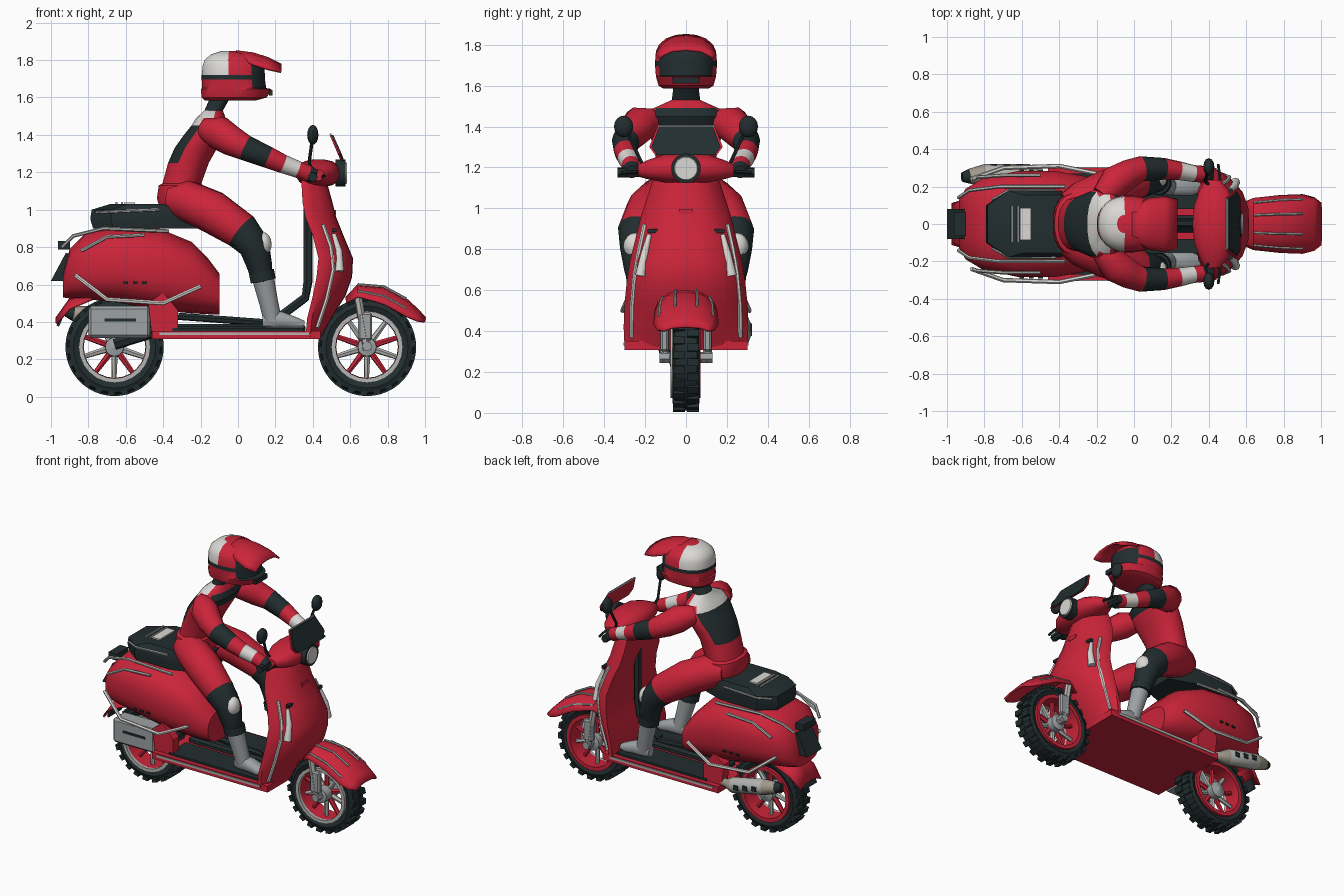
import bpy, bmesh, math
from mathutils import Vector, Matrix

def material(name, rgb):
    m = bpy.data.materials.new(name)
    m.diffuse_color = (*rgb, 1)
    return m

RED = material("red paint", (0.60, 0.018, 0.042))
DARK = material("dark rubber", (0.016, 0.026, 0.028))
WHITE = material("off white", (0.70, 0.69, 0.66))
GREY = material("mid grey", (0.34, 0.36, 0.37))
CHROME = material("light grey metal", (0.46, 0.46, 0.45))
TAN = material("warm steel", (0.36, 0.32, 0.26))

def finish(name, bm, mats, rule=None, angle=35):
    bmesh.ops.recalc_face_normals(bm, faces=bm.faces)
    for f in bm.faces:
        f.smooth = True
        if rule:
            f.material_index = rule(f.calc_center_median(), f.normal)
    me = bpy.data.meshes.new(name)
    bm.to_mesh(me)
    bm.free()
    for m in mats if isinstance(mats, (list, tuple)) else [mats]:
        me.materials.append(m)
    me.set_sharp_from_angle(angle=math.radians(angle))
    ob = bpy.data.objects.new(name, me)
    bpy.context.collection.objects.link(ob)
    return ob

def loft(name, rings, mats, rule=None, closed=True, seg_mats=None, angle=35):
    """Skin matching rings of points; open rings become thin shells."""
    bm = bmesh.new()
    vs = [[bm.verts.new(p) for p in r] for r in rings]
    n = len(vs[0])
    for k, (a, b) in enumerate(zip(vs, vs[1:])):
        for i in range(n if closed else n - 1):
            j = (i + 1) % n
            f = bm.faces.new((a[i], a[j], b[j], b[i]))
            if seg_mats:
                f.material_index = seg_mats[k]
    if closed:
        bm.faces.new(vs[0])
        f = bm.faces.new(vs[-1])
        if seg_mats:
            f.material_index = seg_mats[-1]
    ob = finish(name, bm, mats, rule, angle)
    if not closed:
        mod = ob.modifiers.new("thickness", "SOLIDIFY")
        mod.thickness, mod.offset = 0.012, 0
    return ob

def ring(axis, pos, c1, c2, r1, r2, n=20, p=2.0):
    """Superellipse in the plane across the given axis."""
    out = []
    for i in range(n):
        a = 2 * math.pi * (i + 0.5) / n
        c, s = math.cos(a), math.sin(a)
        q = [c1 + r1 * math.copysign(abs(c) ** (2 / p), c), c2 + r2 * math.copysign(abs(s) ** (2 / p), s)]
        q.insert(axis, pos)
        out.append(Vector(q))
    return out

def limb(name, pts, radii, mats, seg_mats=None, n=12):
    pts = [Vector(p) for p in pts]
    if not isinstance(radii, (list, tuple)):
        radii = [radii] * len(pts)
    rings, u = [], None
    for i, p in enumerate(pts):
        t = (pts[min(i + 1, len(pts) - 1)] - pts[max(i - 1, 0)]).normalized()
        if u is None:
            u = t.orthogonal()
        u = (u - t * u.dot(t)).normalized()
        v = t.cross(u)
        rings.append([p + radii[i] * (u * math.cos(a) + v * math.sin(a))
                      for a in (2 * math.pi * k / n for k in range(n))])
    return loft(name, rings, mats, seg_mats=seg_mats, angle=50)

def tube(name, pts, r=0.01, mat=CHROME):
    return limb(name, pts, r, mat, n=6)

def box(name, c, size, mat, roty=0, bevel=0):
    bm = bmesh.new()
    bmesh.ops.create_cube(bm, size=1, matrix=Matrix.Translation(c) @ Matrix.Rotation(roty, 4, 'Y') @ Matrix.Diagonal((*size, 1)))
    if bevel:
        bmesh.ops.bevel(bm, geom=bm.edges[:], offset=bevel, segments=1, affect='EDGES')
    return finish(name, bm, mat)

def prism(name, prof, y0, y1, mat):
    return loft(name, [[(x, y, z) for x, z in prof] for y in (y0, y1)], mat)

def ball(name, c, r, mat):
    bm = bmesh.new()
    bmesh.ops.create_uvsphere(bm, u_segments=12, v_segments=8, radius=1, matrix=Matrix.Translation(c) @ Matrix.Diagonal((*r, 1)))
    return finish(name, bm, mat)

def shell(name, stations, mat):
    """Arched sheet from stations (x, top z, half width, side drop)."""
    return loft(name, [[(x, t * w, z - d * abs(t) ** 3) for t in (-1, -0.85, -0.55, 0, 0.55, 0.85, 1)]
                       for x, z, w, d in stations], mat, closed=False)

def lathe(name, c, prof, mat, n=24):
    """Closed (radius, y) profile spun about the axle."""
    bm = bmesh.new()
    vs = [[bm.verts.new((c[0] + r * math.cos(a), c[1] + y, c[2] + r * math.sin(a))) for r, y in prof]
          for a in (2 * math.pi * k / n for k in range(n))]
    m = len(prof)
    for k in range(n):
        a, b = vs[k], vs[(k + 1) % n]
        for i in range(m):
            bm.faces.new((a[i], a[(i + 1) % m], b[(i + 1) % m], b[i]))
    return finish(name, bm, mat)

# Wheels
for tag, wx in (("rear", -0.66), ("front", 0.69)):
    c = Vector((wx, 0, 0.266))
    lathe(tag + "_tyre", c, [(0.185, -0.05), (0.22, -0.065), (0.245, -0.055), (0.254, 0), (0.245, 0.055), (0.22, 0.065), (0.185, 0.05)], DARK)
    lathe(tag + "_rim", c, [(0.168, -0.055), (0.192, -0.06), (0.192, 0.072), (0.165, 0.072)], RED)
    lathe(tag + "_rim_ring", c, [(0.168, -0.075), (0.192, -0.075), (0.192, -0.05), (0.168, -0.05)], CHROME)
    lathe(tag + "_hub", c, [(0.002, -0.085), (0.05, -0.075), (0.055, 0.06), (0.002, 0.08)], GREY, 12)
    for k in range(10):
        a = 2 * math.pi * k / 10 + 0.3
        d = Vector((math.cos(a), 0, math.sin(a)))
        limb(tag + "_spoke", [c + d * 0.04, c + d * 0.18], [0.018, 0.013], CHROME if k % 2 else RED, n=6)
    bm = bmesh.new()
    for k in range(22):
        for s in (-1, 1):
            M = Matrix.Translation(c) @ Matrix.Rotation(2 * math.pi * (k + s * 0.25) / 22, 4, 'Y') @ Matrix.Translation((0.249, s * 0.034, 0))
            bmesh.ops.create_cube(bm, size=1, matrix=M @ Matrix.Diagonal((0.026, 0.06, 0.038, 1)))
    finish(tag + "_tread", bm, DARK)

# Rear bodywork, floor and lower frame
loft("rear_body", [ring(0, x, 0, (b + t) / 2, w, (t - b) / 2, 24, 2.7) for x, w, b, t in (
    (-0.935, 0.13, 0.53, 0.66), (-0.90, 0.19, 0.525, 0.79), (-0.81, 0.245, 0.52, 0.88), (-0.62, 0.285, 0.50, 0.915),
    (-0.42, 0.285, 0.46, 0.90), (-0.25, 0.255, 0.445, 0.83), (-0.16, 0.225, 0.44, 0.74), (-0.10, 0.19, 0.44, 0.66))], RED)
box("floorboard", (-0.01, 0, 0.33), (0.90, 0.60, 0.045), RED)
box("floor_tunnel", (0.0, 0, 0.365), (0.72, 0.09, 0.05), DARK, bevel=0.015)
tube("frame_bar", [(-0.32, 0, 0.43), (0.22, 0, 0.39)], 0.02, DARK)
tube("steering_column", [(0.20, 0, 0.41), (0.36, 0, 0.53), (0.375, 0, 0.62), (0.375, 0, 1.12)], 0.025, DARK)
shell("rear_mudguard", [(-0.78, 0.56, 0.13, 0.04), (-0.90, 0.52, 0.13, 0.05), (-0.97, 0.42, 0.11, 0.03)], RED)
box("mud_flap", (-0.95, 0, 0.41), (0.015, 0.14, 0.07), DARK, 0.4)
prism("tail_light", [(-0.92, 0.77), (-0.87, 0.75), (-0.92, 0.62), (-1.0, 0.62)], -0.08, 0.08, DARK)
box("tail_bracket", (-0.93, 0, 0.81), (0.065, 0.13, 0.045), DARK)
tube("swing_arm", [(-0.66, -0.1, 0.28), (-0.4, -0.12, 0.36)], 0.03, DARK)
box("engine_cover", (-0.635, -0.19, 0.40), (0.33, 0.13, 0.17), GREY, bevel=0.015)
box("engine_slot", (-0.63, -0.257, 0.41), (0.17, 0.008, 0.015), DARK)
limb("exhaust", [(-0.40, 0.22, 0.36), (-0.50, 0.25, 0.37), (-0.56, 0.265, 0.38), (-0.80, 0.265, 0.43), (-0.88, 0.255, 0.445), (-0.92, 0.25, 0.455)],
     [0.025, 0.03, 0.055, 0.055, 0.04, 0.025], [TAN, CHROME, DARK], [0, 0, 1, 0, 2], n=8)
for k in range(3):
    box("exhaust_hole", (-0.61 - 0.07 * k, 0.318, 0.392 + 0.0145 * k), (0.035, 0.008, 0.03), DARK)
for s in (-1, 1):
    box("foot_mat", (0.0, s * 0.175, 0.357), (0.70, 0.19, 0.02), DARK)
    box("floor_trim", (-0.02, s * 0.302, 0.337), (0.80, 0.008, 0.015), CHROME)
    prism("body_bracket", [(-0.46, 0.32), (-0.32, 0.33), (-0.32, 0.46), (-0.40, 0.56), (-0.48, 0.50)], s * 0.20, s * 0.265, RED)
    tube("crash_bar", [(-0.87, s * 0.24, 0.65), (-0.70, s * 0.30, 0.52), (-0.40, s * 0.31, 0.50), (-0.20, s * 0.27, 0.59)], 0.012, WHITE)
    tube("upper_trim", [(-0.94, s * 0.14, 0.80), (-0.88, s * 0.18, 0.86), (-0.72, s * 0.2, 0.90), (-0.37, s * 0.2, 0.885)])
    tube("side_trim", [(-0.84, s * 0.25, 0.78), (-0.70, s * 0.26, 0.855), (-0.50, s * 0.26, 0.865)])
    for k in range(3):
        box("body_vent", (-0.60 + 0.05 * k, s * 0.287, 0.61), (0.025, 0.008, 0.012), DARK)

# Seat with rack
seat = lambda z, g: [(x * g - 0.03 * (1 - g), y * g, z) for x, y in (
    (-0.79, -0.10), (-0.68, -0.18), (-0.40, -0.18), (-0.20, -0.11), (-0.20, 0.11), (-0.40, 0.18), (-0.68, 0.18), (-0.79, 0.10))]
loft("seat", [seat(0.90, 0.98), seat(0.95, 1), seat(1.0, 0.99), seat(1.03, 0.86)], DARK)
box("seat_plate", (-0.58, 0, 1.032), (0.06, 0.17, 0.014), WHITE)
for x in (-0.65, -0.62):
    tube("seat_bar", [(x, -0.1, 1.035), (x, 0.1, 1.035)], 0.007)
for s in (-1, 1):
    tube("seat_trim", [(-0.76, s * 0.13, 0.985), (-0.67, s * 0.18, 0.99), (-0.42, s * 0.18, 1.0)], 0.007)

# Leg shield: (z, back x, front x, half width)
SH = [(0.31, 0.36, 0.44, 0.30), (0.42, 0.37, 0.50, 0.305), (0.54, 0.40, 0.575, 0.30), (0.64, 0.42, 0.61, 0.29), (0.74, 0.43, 0.615, 0.275),
      (0.86, 0.40, 0.565, 0.245), (0.96, 0.36, 0.525, 0.22), (1.04, 0.345, 0.505, 0.195), (1.13, 0.34, 0.48, 0.165), (1.18, 0.34, 0.47, 0.14)]

def on_shield(t, z, lift=0.0):
    for a, b in zip(SH, SH[1:]):
        if a[0] <= z <= b[0]:
            k = (z - a[0]) / (b[0] - a[0])
            bx, fx, w = (a[i] + k * (b[i] - a[i]) for i in (1, 2, 3))
            return Vector((bx + 0.025 + (fx - bx - 0.025) * (1 - abs(t) ** 3.2) + lift, t * w, z))

T = [-1, -0.92, -0.8, -0.6, -0.3, 0, 0.3, 0.6, 0.8, 0.92, 1]
loft("leg_shield", [[on_shield(t, z) for t in T] + [(b, w, z), (b, -w, z)] for z, b, f, w in SH], RED, angle=40)
for s in (-1, 1):
    tube("shield_trim", [on_shield(s * 0.88, z, 0.006) for z in (0.37, 0.52, 0.68, 0.80, 0.92)], 0.011, WHITE)
    limb("shield_vent", [on_shield(s * t, z, 0.004) for t, z in ((0.74, 0.87), (0.76, 0.78), (0.78, 0.67))], [0.012, 0.019, 0.026], WHITE, n=8)
    box("vent_cap", on_shield(s * 0.69, 0.89, 0.005), (0.02, 0.05, 0.02), DARK)
box("nose_badge", on_shield(0, 0.985, 0.0), (0.012, 0.07, 0.025), RED)

# Front mudguard and fork
FN = [(0.58, 0.53, 0.11, 0.03), (0.64, 0.595, 0.135, 0.06), (0.78, 0.585, 0.15, 0.09), (0.90, 0.52, 0.155, 0.09), (0.96, 0.465, 0.14, 0.06), (1.0, 0.42, 0.11, 0.02)]
shell("front_mudguard", FN, RED)
for s in (-1, 1):
    for t in (0.35, 0.85):
        tube("mudguard_trim", [(x, s * t * w, z - d * t ** 3 + 0.008) for x, z, w, d in FN[1:4]], 0.007)
    box("fork_cover", (0.68, s * 0.105, 0.375), (0.075, 0.04, 0.15), GREY, bevel=0.01)
    tube("fork_leg", [(0.69, s * 0.105, 0.25), (0.64, s * 0.105, 0.54)], 0.022, CHROME)
    tube("axle_cap", [(0.69, s * 0.06, 0.27), (0.69, s * 0.13, 0.27)], 0.028, GREY)

# Handlebar cowl, headlight, screen, mirrors
loft("handlebar_cowl", [ring(1, y, x, z, rx, rz, 16, 2.4) for y, x, z, rx, rz in (
    (-0.235, 0.42, 1.185, 0.04, 0.03), (-0.18, 0.43, 1.19, 0.08, 0.05), (-0.1, 0.43, 1.195, 0.11, 0.07), (0, 0.43, 1.195, 0.12, 0.075),
    (0.1, 0.43, 1.195, 0.11, 0.07), (0.18, 0.43, 1.19, 0.08, 0.05), (0.235, 0.42, 1.185, 0.04, 0.03))], RED)
limb("headlight_ring", [(0.52, 0, 1.195), (0.575, 0, 1.195)], 0.073, DARK, n=20)
limb("headlight_lens", [(0.57, 0, 1.195), (0.582, 0, 1.195)], [0.062, 0.055], WHITE, n=20)
for name, dx, g, mat in (("screen_frame", 0, 1, RED), ("screen_panel", 0.009, 0.94, DARK)):
    loft(name, [[(x + dx + e, y * g, z) for x, y, z in ((0.55, -0.15, 1.26), (0.55, 0.15, 1.26), (0.535, 0.18, 1.30), (0.49, 0.14, 1.40), (0.49, -0.14, 1.40), (0.535, -0.18, 1.30))]
                for e in (0, 0.01)], mat)
tube("screen_edge", [(0.495, -0.14, 1.402), (0.495, 0.14, 1.402)], 0.006)
for s in (-1, 1):
    tube("grip", [(0.40, s * 0.2, 1.18), (0.40, s * 0.335, 1.175)], 0.026, DARK)
    tube("brake_lever", [(0.43, s * 0.21, 1.18), (0.46, s * 0.24, 1.18), (0.45, s * 0.32, 1.175)], 0.008, DARK)
    tube("mirror_stem", [(0.41, s * 0.20, 1.19), (0.38, s * 0.23, 1.25), (0.395, s * 0.28, 1.36)], 0.009, DARK)
    ball("mirror", (0.40, s * 0.305, 1.40), (0.03, 0.047, 0.053), DARK)

# Rider torso with coloured panels
def suit(c, n):
    if c.z > 1.53:
        return 1
    if c.z > 1.44 and n.x < 0.1 and abs(c.y) < 0.16:
        return 2
    if 1.25 < c.z < 1.44 and n.x < -0.45 or 1.40 < c.z < 1.5 and n.x > 0.5:
        return 1
    return 0
loft("torso", [ring(2, z, x, 0, rx, ry, 20, 2.3) for z, x, rx, ry in (
    (0.98, -0.32, 0.09, 0.13), (1.06, -0.31, 0.125, 0.175), (1.13, -0.305, 0.12, 0.165), (1.14, -0.30, 0.105, 0.145), (1.25, -0.265, 0.11, 0.15),
    (1.33, -0.225, 0.115, 0.17), (1.40, -0.18, 0.11, 0.19), (1.45, -0.15, 0.10, 0.19), (1.49, -0.145, 0.08, 0.16), (1.53, -0.13, 0.05, 0.07), (1.61, -0.09, 0.055, 0.06))],
    [RED, DARK, WHITE], suit)

# Limbs, boots and gloves
for s in (-1, 1):
    limb("arm", [(-0.17, s * 0.15, 1.43), (-0.10, s * 0.225, 1.41), (-0.03, s * 0.265, 1.365), (0.04, s * 0.295, 1.33), (0.16, s * 0.295, 1.28), (0.24, s * 0.285, 1.245),
                 (0.32, s * 0.27, 1.215), (0.38, s * 0.265, 1.19), (0.42, s * 0.265, 1.18)], [0.06, 0.09, 0.08, 0.068, 0.058, 0.05, 0.045, 0.045, 0.03],
         [RED, DARK, WHITE], [0, 0, 0, 1, 0, 2, 0, 1])
    limb("leg", [(-0.36, s * 0.09, 1.06), (-0.28, s * 0.12, 1.05), (-0.14, s * 0.18, 0.99), (0.02, s * 0.235, 0.885), (0.09, s * 0.24, 0.80), (0.115, s * 0.235, 0.70),
                 (0.13, s * 0.225, 0.62)], [0.08, 0.11, 0.115, 0.10, 0.083, 0.068, 0.055], [RED, DARK], [0, 0, 0, 1, 1, 1])
    ball("knee_pad", (0.135, s * 0.25, 0.815), (0.045, 0.055, 0.065), WHITE)
    limb("boot_strap", [(0.125, s * 0.225, 0.67), (0.135, s * 0.223, 0.62)], 0.07, DARK)
    limb("boot_shaft", [(0.135, s * 0.222, 0.63), (0.165, s * 0.21, 0.50), (0.185, s * 0.2, 0.41)], [0.06, 0.052, 0.05], GREY)
    loft("boot_foot", [ring(0, x, s * 0.2, z, ry, rz, 12, 2.5) for x, z, ry, rz in (
        (0.13, 0.405, 0.03, 0.035), (0.17, 0.415, 0.045, 0.05), (0.24, 0.41, 0.05, 0.045), (0.31, 0.395, 0.05, 0.032), (0.355, 0.387, 0.03, 0.02))], GREY)

# Helmet with peak, goggles, band and pale crown
def helmet_paint(c, n):
    if c.z > 1.735 and c.x < -0.05:
        return 2
    if 1.645 < c.z < 1.775 and c.x > 0.075 or 1.695 < c.z < 1.72:
        return 1
    return 0
loft("helmet", [ring(2, z, x, 0, rx, ry, 28, 2.3) for z, x, rx, ry in (
    (1.585, -0.04, 0.14, 0.11), (1.60, -0.02, 0.175, 0.135), (1.645, -0.01, 0.19, 0.148), (1.65, -0.02, 0.172, 0.148), (1.695, -0.025, 0.17, 0.152), (1.72, -0.025, 0.17, 0.152),
    (1.77, -0.025, 0.165, 0.147), (1.80, -0.03, 0.15, 0.133), (1.83, -0.035, 0.11, 0.10), (1.848, -0.04, 0.05, 0.05))], [RED, DARK, WHITE], helmet_paint)
shell("helmet_peak", [(-0.01, 1.847, 0.09, 0.03), (0.08, 1.835, 0.135, 0.06), (0.16, 1.81, 0.145, 0.06), (0.23, 1.775, 0.13, 0.04)], RED)
box("chin_vent", (0.175, 0, 1.625), (0.02, 0.13, 0.03), DARK)
